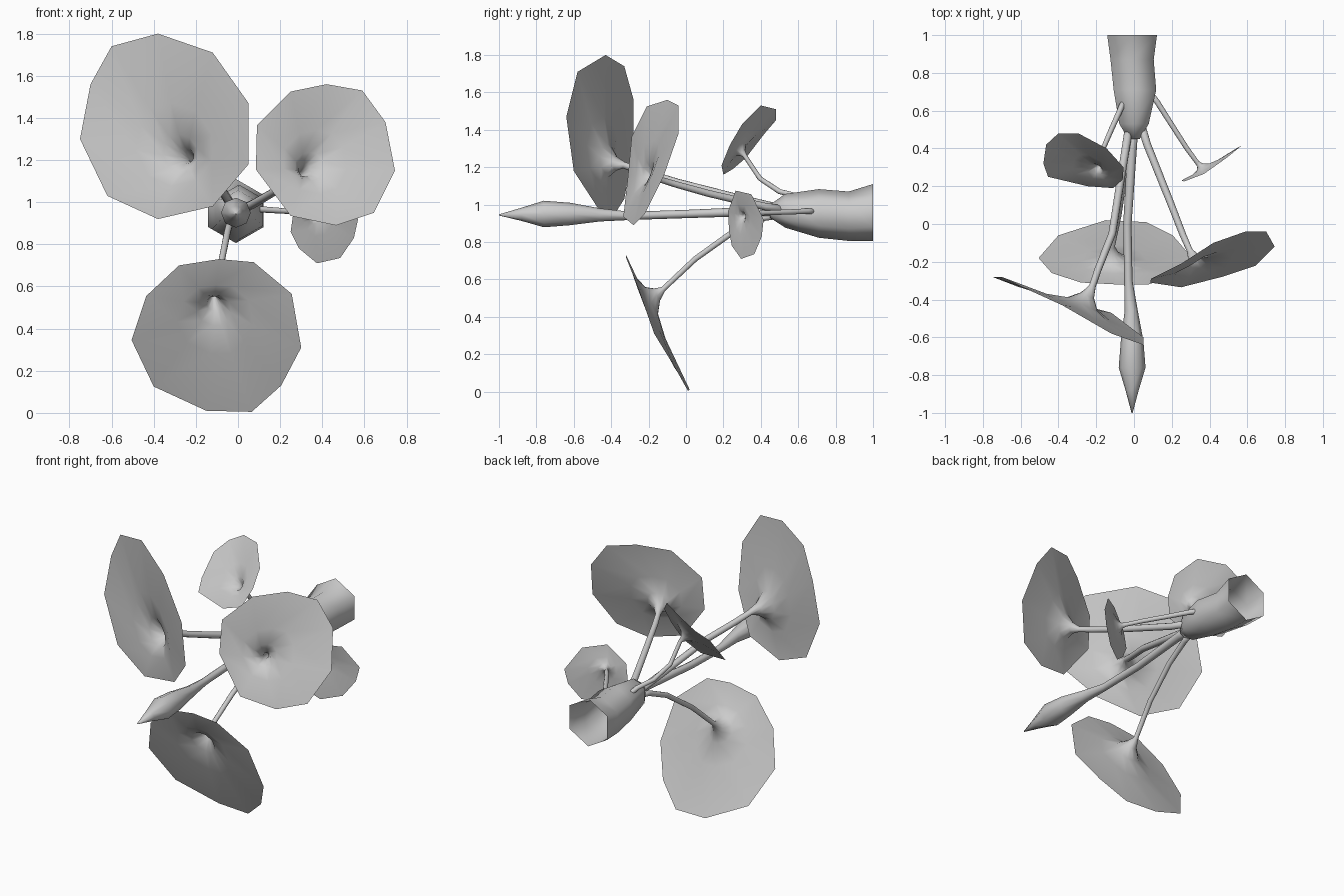
import bpy, bmesh, math
from mathutils import Vector as V

if "Cube" in bpy.data.objects:
    bpy.data.objects.remove(bpy.data.objects["Cube"])


def make_object(name, rings, cap_start=False, cap_end=False, angle=math.pi):
    """Loft equal-sized closed rings into one smooth mesh."""
    bm = bmesh.new()
    loops = [[bm.verts.new(p) for p in r] for r in rings]
    n = len(loops[0])
    for a, b in zip(loops, loops[1:]):
        for i in range(n):
            j = (i + 1) % n
            bm.faces.new((a[i], a[j], b[j], b[i]))
    if cap_start:
        bm.faces.new(loops[0])
    if cap_end:
        bm.faces.new(loops[-1])
    bmesh.ops.recalc_face_normals(bm, faces=bm.faces)
    me = bpy.data.meshes.new(name)
    bm.to_mesh(me)
    bm.free()
    ob = bpy.data.objects.new(name, me)
    bpy.context.collection.objects.link(ob)
    bpy.ops.object.select_all(action='DESELECT')
    ob.select_set(True)
    bpy.context.view_layer.objects.active = ob
    if angle < math.pi:
        bpy.ops.object.shade_smooth_by_angle(angle=angle)
    else:
        bpy.ops.object.shade_smooth()


def tube_rings(path, radii, n, ref, side=None):
    """Rings across a path; ref sets the first vertex, side the winding."""
    path = [V(p) for p in path]
    rings = []
    for i, (p, r) in enumerate(zip(path, radii)):
        t = (path[min(i + 1, len(path) - 1)] - path[max(i - 1, 0)]).normalized()
        u = (ref - t * ref.dot(t)).normalized()
        w = t.cross(u)
        if side is not None and w.dot(side) < 0:
            w = -w
        rings.append([p + (u * math.cos(k * math.tau / n) + w * math.sin(k * math.tau / n)) * r
                      for k in range(n)])
    return rings


def leaf(name, outline, stem, r0, r1):
    """Stem that flares like a funnel into a flat polygonal leaf."""
    pts = [V(p) for p in outline]
    n, hub = len(pts), V(stem[-1])
    mid = sum(pts, V()) / n
    normal = sum((a.cross(b) for a, b in zip([p - mid for p in pts],
                 [p - mid for p in pts[1:] + pts[:1]])), V()).normalized()
    base = hub - normal * (hub - mid).dot(normal)
    m = len(stem) - 1
    radii = [r0 + (r1 - r0) * i / m for i in range(m + 1)]
    rings = tube_rings(stem, radii, n, pts[0] - hub, pts[n // 4] - hub)
    for t, d in ((0.09, 0.62), (0.2, 0.27), (0.45, 0.07), (1, 0)):
        rings.append([base.lerp(p, t) + (hub - base) * d for p in pts])
    make_object(name, rings, cap_start=True)


# Large leaf, upper left
leaf("upper_left_leaf",
     [(-.38, -.43, 1.8), (-.12, -.58, 1.71), (.05, -.64, 1.47), (.05, -.6, 1.18), (-.12, -.47, .98),
      (-.38, -.4, .92), (-.62, -.33, 1.03), (-.75, -.28, 1.3), (-.7, -.28, 1.56), (-.6, -.33, 1.74)],
     [(-.02, .55, .97), (-.06, .3, 1.03), (-.115, -.05, 1.12), (-.19, -.24, 1.18), (-.22, -.33, 1.21)],
     .022, .018)

# Large leaf, upper right
leaf("upper_right_leaf",
     [(.42, -.1, 1.56), (.59, -.04, 1.53), (.7, -.04, 1.38), (.745, -.12, 1.15), (.645, -.22, .95),
      (.465, -.28, .89), (.25, -.335, .935), (.085, -.31, 1.155), (.09, -.29, 1.365), (.25, -.21, 1.525)],
     [(.03, .55, .97), (.07, .42, .99), (.19, .12, 1.06), (.26, -.06, 1.11), (.295, -.14, 1.135)],
     .022, .016)

# Large leaf, bottom
leaf("lower_leaf",
     [(-.09, -.32, .73), (.075, -.32, .715), (.255, -.26, .565), (.3, -.17, .31), (.205, -.06, .13),
      (.065, .01, .005), (-.15, .02, .01), (-.4, -.06, .125), (-.505, -.18, .345), (-.435, -.26, .555),
      (-.28, -.31, .7)],
     [(-.01, .55, .95), (-.03, .42, .93), (-.05, .26, .86), (-.08, .05, .71), (-.115, -.12, .55)],
     .018, .014)

# Small leaf, back left
leaf("small_left_leaf",
     [(-.11, .19, 1.21), (-.06, .235, 1.32), (-.055, .3, 1.43), (-.145, .4, 1.53), (-.295, .48, 1.51),
      (-.4, .48, 1.45), (-.465, .42, 1.38), (-.48, .32, 1.25), (-.455, .25, 1.19), (-.245, .2, 1.16)],
     [(-.05, .66, 1.01), (-.075, .6, 1.045), (-.12, .5, 1.07), (-.165, .395, 1.14), (-.18, .315, 1.26)],
     .016, .012)

# Small leaf, back right
leaf("small_right_leaf",
     [(.37, .265, 1.075), (.49, .35, 1.055), (.57, .415, .92), (.55, .405, .83), (.485, .365, .735),
      (.375, .295, .71), (.29, .245, .78), (.25, .23, .86), (.265, .225, .965)],
     [(.08, .7, .965), (.12, .65, .965), (.19, .54, .96), (.28, .4, .955), (.335, .325, .945)],
     .016, .012)

# Furled leaf bud on its own stem
bud = [(0, .55, .965, .025), (-.01, .4, .965, .025), (-.035, 0, .95, .022), (-.03, -.3, .94, .022),
       (-.015, -.46, .945, .035), (-.01, -.62, .95, .06), (-.01, -.76, .95, .071),
       (-.01, -.88, .948, .035), (-.01, -1, .945, .003)]
make_object("leaf_bud", tube_rings([b[:3] for b in bud], [b[3] for b in bud], 8, V((0, 0, 1))),
            True, True)

# Hexagonal stalk, open at the back
stalk = [(0, .45, .965, .035), (0, .53, .967, .09), (.005, .71, .953, .13),
         (-.01, .87, .938, .132), (-.01, 1, .958, .152)]
make_object("stalk", [[(x + r * math.sin(k * math.tau / 6), y, z + r * math.cos(k * math.tau / 6))
                       for k in range(6)] for x, y, z, r in stalk],
            True, angle=math.radians(65))
